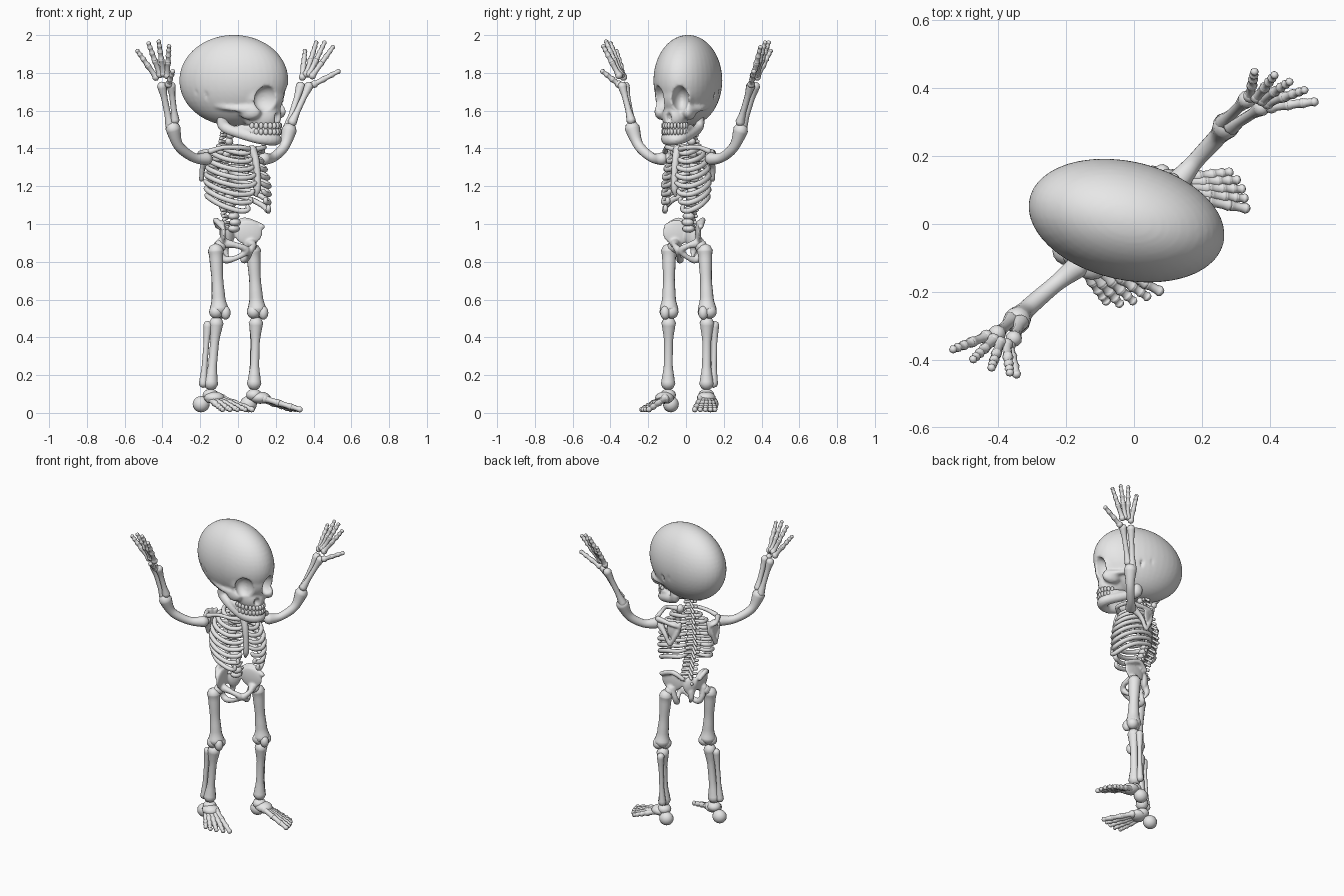
import bpy, bmesh
from math import sin, cos, pi, radians
from mathutils import Vector, Matrix

cube = bpy.data.objects.get("Cube")
if cube:
    bpy.data.objects.remove(cube)

BONE = bpy.data.materials.new("bone_grey")
BONE.use_nodes = True
BONE.diffuse_color = (0.8, 0.8, 0.8, 1)
BONE.node_tree.nodes["Principled BSDF"].inputs["Base Color"].default_value = (0.8, 0.8, 0.8, 1)

# Torso and head are turned about z in an oblique frame, long in x and short in y
TURN = radians(50)
OBLIQUE = Matrix.Diagonal((1.19, .84, 1, 1))
BODY = OBLIQUE @ Matrix.Rotation(TURN, 4, 'Z')
HEAD = Matrix.Translation((-.022, .01, 1.76)) @ OBLIQUE @ Matrix.Rotation(radians(-32), 4, 'Z')


def body(l, f, z):
    """Point given as left, forward, up of the turned torso."""
    return BODY @ Vector((l, -f, z))


def ball(bm, c, r, rot=0.0, seg=16):
    m = Matrix.Translation(c) @ Matrix.Rotation(rot, 4, 'Z') @ Matrix.Diagonal((*r, 1))
    bmesh.ops.create_uvsphere(bm, u_segments=seg, v_segments=seg * 2 // 3, radius=1, matrix=m)


def tube(bm, pts, radii, sides=10, steps=4):
    """Round-ended sweep through points with a radius at each."""
    pts = [Vector(p) for p in pts]
    n, path = len(pts), []
    for i in range(n - 1):
        a, b = pts[i], pts[i + 1]
        ta = (b - pts[max(i - 1, 0)]) / 2
        tb = (pts[min(i + 2, n - 1)] - a) / 2
        for k in range(steps + (i == n - 2)):
            t = k / steps
            h = t * t * (3 - 2 * t)
            p = a * (1 - h) + b * h + ta * (t * (1 - t) ** 2) - tb * (t * t * (1 - t))
            path.append((p, radii[i] * (1 - h) + radii[i + 1] * h))
    (p0, r0), (p1, r1) = path[0], path[-1]
    d0 = (path[1][0] - p0).normalized()
    d1 = (p1 - path[-2][0]).normalized()
    path = [(p0 - d0 * r0 * .6, r0 * .7)] + path + [(p1 + d1 * r1 * .6, r1 * .7)]
    rings, u = [], d0.orthogonal().normalized()
    for i, (p, r) in enumerate(path):
        d = (path[min(i + 1, len(path) - 1)][0] - path[max(i - 1, 0)][0]).normalized()
        u = (u - d * u.dot(d)).normalized()
        v = d.cross(u)
        rings.append([bm.verts.new(p + (u * cos(2 * pi * k / sides) + v * sin(2 * pi * k / sides)) * r)
                      for k in range(sides)])
    for a, b in zip(rings, rings[1:]):
        for k in range(sides):
            j = (k + 1) % sides
            bm.faces.new((a[k], a[j], b[j], b[k]))
    s, e = bm.verts.new(p0 - d0 * r0 * .9), bm.verts.new(p1 + d1 * r1 * .9)
    for k in range(sides):
        j = (k + 1) % sides
        bm.faces.new((s, rings[0][j], rings[0][k]))
        bm.faces.new((e, rings[-1][k], rings[-1][j]))


def bone(bm, p, q, r, end=1.6, sides=10):
    """Straight long bone with knobbed ends."""
    p, q = Vector(p), Vector(q)
    tube(bm, [p.lerp(q, t) for t in (.04, .14, .32, .68, .86, .96)],
         [r * end, r * (end * .6 + .4), r, r, r * (end * .6 + .4), r * end], sides, 2)


def finish(name, bm, frame=Matrix()):
    bm.transform(frame)
    for f in bm.faces:
        f.smooth = True
    me = bpy.data.meshes.new(name)
    bm.to_mesh(me)
    bm.free()
    me.materials.append(BONE)
    ob = bpy.data.objects.new(name, me)
    bpy.context.collection.objects.link(ob)
    return ob


def fuse(ob, voxel, cutter=None, smooth=4):
    """Merge overlapping shapes into one skin, carve, soften and bake."""
    def remesh():
        m = ob.modifiers.new("skin", 'REMESH')
        m.mode, m.voxel_size, m.use_smooth_shade = 'VOXEL', voxel, True
    remesh()
    if cutter:
        m = ob.modifiers.new("carve", 'BOOLEAN')
        m.operation, m.object, m.solver = 'DIFFERENCE', cutter, 'EXACT'
        remesh()
    m = ob.modifiers.new("soften", 'SMOOTH')
    m.factor, m.iterations = .5, smooth
    bpy.context.view_layer.update()
    baked = bpy.data.meshes.new_from_object(ob.evaluated_get(bpy.context.evaluated_depsgraph_get()))
    ob.modifiers.clear()
    ob.data = baked
    for p in baked.polygons:
        p.use_smooth = True
    if cutter:
        bpy.data.objects.remove(cutter)


# Skull: local x is forward, y is left
bm, cut = bmesh.new(), bmesh.new()
ball(bm, (0, 0, 0), (.258, .199, .241), seg=40)
ball(bm, (.15, 0, -.075), (.098, .14, .125), seg=24)
ball(bm, (.15, 0, -.19), (.085, .085, .085), seg=24)
ball(cut, (.25, 0, -.2), (.045, .024, .036))
for s in (-1, 1):
    ball(bm, (.15, s * .105, -.165), (.055, .038, .045))
    tube(bm, [(.165, s * .118, -.155), (.09, s * .152, -.15), (.01, s * .15, -.13)], [.022, .014, .02])
    ball(cut, (.228, s * .083, -.1), (.075, .053, .07), s * .3, 24)
    for k in (0, 1):
        ball(cut, (-.03 - .06 * k, s * .19, -.09 + .02 * k), (.01, .02, .04), s * .3)
fuse(finish("skull", bm, HEAD), .008, finish("socket_cutter", cut, HEAD), 4)


def mirrored(half):
    return half + [(x, -y, z) for x, y, z in half[-2::-1]]


# Jaw and teeth
bm = bmesh.new()
tube(bm, mirrored([(.01, .098, -.16), (.0, .088, -.24), (.09, .08, -.282), (.175, .056, -.308),
                   (.205, 0, -.314)]), [.018, .028, .028, .03, .032, .03, .028, .028, .018], 12)
tube(bm, mirrored([(.08, .074, -.25), (.145, .064, -.262), (.19, .038, -.268), (.205, 0, -.27)]),
     [.018] + [.025] * 5 + [.018], 12)
fuse(finish("jaw", bm, HEAD), .007, smooth=3)
bm = bmesh.new()
for k in range(-6, 7):
    a = k * radians(15)
    for z in (-.24, -.272):
        ball(bm, (.145 + .082 * cos(a), .08 * sin(a), z), (.011, .011, .018), seg=8)
finish("teeth", bm, HEAD)


# Spine
def spine_f(z):
    knots = [(.9, -.05), (1.0, -.015), (1.1, -.04), (1.25, -.085), (1.4, -.06), (1.55, -.025)]
    for (a, fa), (b, fb) in zip(knots, knots[1:]):
        if z <= b:
            return fa + (fb - fa) * (z - a) / (b - a)
    return knots[-1][1]


bm = bmesh.new()
for i in range(18):
    z = .975 + i * .033
    w = .036 - .0008 * i
    f = spine_f(z)
    ball(bm, body(0, f, z), (w, w * .85, .021), TURN, 12)
    bone(bm, body(0, f - .02, z), body(0, f - .06, z - .022), .008, 1.3, 6)
    bone(bm, body(-w - .012, f - .025, z), body(w + .012, f - .025, z), .008, 1.3, 6)
finish("spine", bm)

# Ribs and breastbone
bm = bmesh.new()
for i in range(8):
    t = i / 7
    w = (.078, .112, .132, .143, .149, .15, .147, .138)[i]
    z, drop = 1.415 - .255 * t, .04 + .05 * t
    d = .078 + .035 * min(1, t * 2)
    gap = .02 + max(0, t - .6) * .13
    arc = [(.015, spine_f(z) - .01, 0), (w * .6, -d * .95, .05), (w * .97, -d * .4, .3), (w, d * .25, .7),
           (w * .72, d * .8, 1), (max(gap, w * .35), d * 1.02, .95), (gap, d * 1.03, .75)]
    for s in (-1, 1):
        tube(bm, [body(s * l, f, z - drop * k) for l, f, k in arc],
             [.01, .013, .0145, .0145, .0145, .014, .012], 8, 4)
finish("ribs", bm)
bm = bmesh.new()
tube(bm, [body(0, f, z) for f, z in ((.08, 1.395), (.1, 1.35), (.112, 1.27), (.112, 1.19), (.105, 1.15))],
     [.026, .02, .018, .02, .008], 10)
finish("breastbone", bm)

# Shoulder blades and collar bones
for s, side in ((1, "left"), (-1, "right")):
    bm = bmesh.new()
    ball(bm, body(s * .12, -.1, 1.335), (.045, .013, .06), TURN - s * .5)
    tube(bm, [body(s * .085, -.11, 1.38), body(s * .108, -.112, 1.31), body(s * .14, -.095, 1.235)],
         [.012, .014, .014])
    tube(bm, [body(s * .145, -.09, 1.24), body(s * .162, -.07, 1.3), body(s * .175, -.03, 1.345)],
         [.012, .015, .024])
    tube(bm, [body(s * .085, -.115, 1.355), body(s * .135, -.11, 1.375), body(s * .185, -.025, 1.38)],
         [.01, .013, .018])
    fuse(finish(side + "_shoulder_blade", bm), .006, smooth=2)
    bm = bmesh.new()
    tube(bm, [body(s * .02, .08, 1.395), body(s * .08, .085, 1.405), body(s * .135, .03, 1.405),
              body(s * .18, -.01, 1.385)], [.016, .012, .012, .015])
    finish(side + "_collar_bone", bm)

# Pelvis
bm = bmesh.new()
ball(bm, body(0, -.06, .935), (.045, .024, .06), TURN)
tube(bm, [body(0, -.065, .9), body(0, -.075, .86), body(0, -.06, .825)], [.025, .018, .009])
for s in (-1, 1):
    ball(bm, body(s * .088, -.015, .955), (.077, .015, .068), TURN + s * radians(-45))
    tube(bm, [body(s * .05, -.075, .985), body(s * .1, -.045, 1.02), body(s * .14, .025, .985)],
         [.014, .016, .015])
    tube(bm, [body(s * .1, -.015, .9), body(s * .055, .045, .885), body(s * .012, .06, .86),
              body(s * .035, .03, .825), body(s * .065, -.02, .81), body(s * .085, -.035, .85),
              body(s * .1, -.015, .9)], [.03, .016, .02, .014, .02, .018, .03])
fuse(finish("pelvis", bm), .007, smooth=2)


def digits(bm, root, tips, r, spread):
    """Fan of jointed bones from a wrist or ankle to each tip."""
    root = Vector(root)
    middle = sum((Vector(t) for t in tips), Vector()) / len(tips)
    for i, tip in enumerate(tips):
        tip = Vector(tip)
        base = root + (tip - middle) * spread
        cuts = (.1, .45, .76, 1) if i == 0 else (.1, .5, .71, .87, 1)
        for k, (a, b) in enumerate(zip(cuts, cuts[1:])):
            bone(bm, base.lerp(tip, a), base.lerp(tip, b - .02), r * (1 - .08 * k), 1.25, 8)
        ball(bm, base.lerp(tip, .07), [r * 1.5] * 3, seg=10)


# Arms: upper arm path, two wrist ends, then finger tips starting with the thumb
ARMS = {
    "left": ([(.135, .13, 1.345), (.185, .19, 1.352), (.245, .255, 1.41), (.272, .29, 1.5)],
             (.38, .345, 1.74), (.335, .37, 1.74), (.37, .36, 1.768),
             [(.535, .36, 1.81), (.505, .395, 1.94), (.46, .42, 1.965), (.415, .44, 1.965), (.355, .45, 1.92)]),
    "right": ([(-.165, -.125, 1.345), (-.235, -.18, 1.352), (-.315, -.25, 1.415), (-.345, -.285, 1.51)],
              (-.355, -.34, 1.74), (-.405, -.325, 1.74), (-.395, -.342, 1.768),
              [(-.345, -.445, 1.81), (-.365, -.44, 1.945), (-.42, -.425, 1.97), (-.475, -.4, 1.96),
               (-.535, -.37, 1.92)]),
}
for side, (upper, radius_end, ulna_end, wrist, tips) in ARMS.items():
    bm = bmesh.new()
    tube(bm, upper, [.034, .025, .027, .04], 14, 6)
    finish(side + "_upper_arm", bm)
    bm = bmesh.new()
    elbow = Vector(upper[-1])
    across = (Vector(radius_end) - Vector(ulna_end)) * .25
    bone(bm, elbow + across + Vector((0, 0, .03)), radius_end, .016, 1.55)
    bone(bm, elbow - across, ulna_end, .017, 1.55)
    finish(side + "_forearm", bm)
    bm = bmesh.new()
    digits(bm, wrist, tips, .0135, .3)
    finish(side + "_hand", bm)

# Legs: hip, knee, ankle, fibula offset, heel, then toe tips starting with the big toe
LEGS = {
    "left": (1, (.08, .1), (.1, .112), (.085, .108), (-.012, .042), (.055, .13),
             [(.335, .045), (.33, .075), (.322, .103), (.307, .13), (.285, .153)]),
    "right": (-1, (-.118, -.09), (-.1, -.09), (-.145, -.095), (-.045, -.005), (-.195, -.08),
              [(.08, -.2), (.042, -.216), (.0, -.229), (-.04, -.237), (-.08, -.23)]),
}
for side, (s, hip, knee, ankle, off, heel, toes) in LEGS.items():
    h, k, a = Vector((*hip, .86)), Vector((*knee, .55)), Vector((*ankle, .14))
    o = Vector((*off, 0))
    bm = bmesh.new()
    tube(bm, [h, h.lerp(k, .15), h.lerp(k, .5), h.lerp(k, .8), k], [.042, .036, .031, .036, .05], 14)
    tube(bm, [h, body(s * .105, -.015, .885)], [.026, .034])
    for e in (-1, 1):
        ball(bm, k + body(e * .022, 0, -.015), (.036, .036, .036))
    finish(side + "_thigh", bm)
    bm = bmesh.new()
    ball(bm, k + body(0, .038, -.02), (.026, .026, .036))
    finish(side + "_kneecap", bm)
    bm = bmesh.new()
    top = k.lerp(a, .3)
    top.z = .49
    bone(bm, top, a, .024, 1.65, 12)
    bone(bm, top + o + Vector((0, 0, -.01)), a + o * .9, .015, 1.6)
    finish(side + "_shin", bm)
    bm = bmesh.new()
    ball(bm, (*heel, .046), (.045, .042, .043))
    foot = a.lerp(Vector((*toes[2], .02)), .14)
    ball(bm, (a.x, a.y, .095), (.042, .042, .032))
    ball(bm, (foot.x, foot.y, .08), (.055, .05, .032))
    digits(bm, (foot.x, foot.y, .08), [(x, y, .016) for x, y in toes], .0155, .4)
    finish(side + "_foot", bm)
